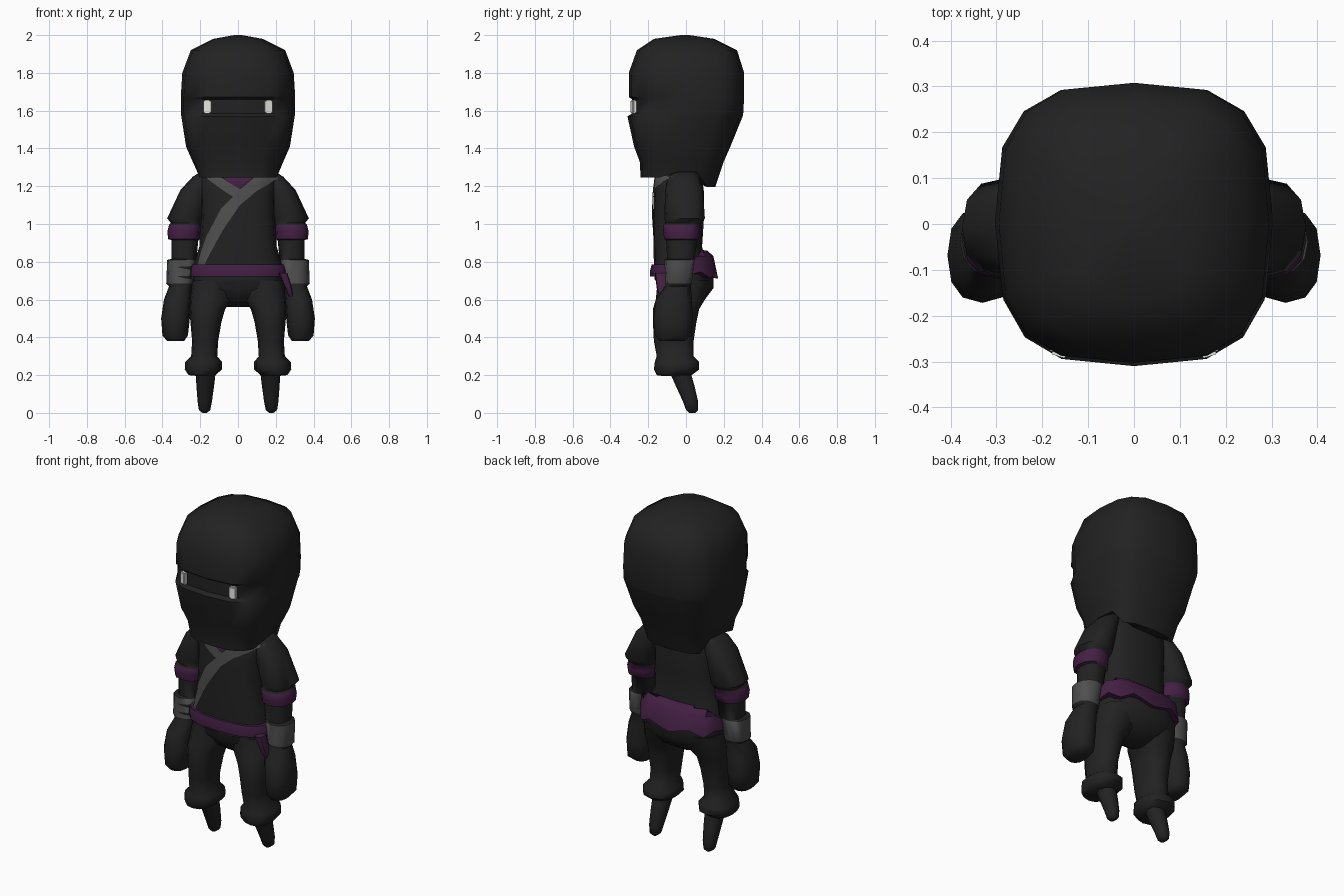
import bpy, bmesh, math
from mathutils import Vector
from mathutils.bvhtree import BVHTree

cube = bpy.data.objects.get("Cube")
if cube:
    bpy.data.objects.remove(cube)


def material(name, r, g, b):
    m = bpy.data.materials.new(name)
    m.use_nodes = True
    m.diffuse_color = (r, g, b, 1)
    m.node_tree.nodes["Principled BSDF"].inputs["Base Color"].default_value = (r, g, b, 1)
    return m


BLACK = material("black_cloth", .016, .016, .016)
PURPLE = material("purple_cloth", .056, .014, .056)
GREY = material("grey_wrap", .08, .08, .08)
WHITE = material("eye_white", .8, .8, .77)


def finish(name, bm, mats, angle=50):
    bmesh.ops.recalc_face_normals(bm, faces=bm.faces)
    me = bpy.data.meshes.new(name)
    bm.to_mesh(me)
    bm.free()
    for m in mats:
        me.materials.append(m)
    ob = bpy.data.objects.new(name, me)
    bpy.context.collection.objects.link(ob)
    bpy.ops.object.select_all(action='DESELECT')
    ob.select_set(True)
    bpy.context.view_layer.objects.active = ob
    bpy.ops.object.shade_smooth_by_angle(angle=math.radians(angle))
    return ob


def power(v, p):
    return math.copysign(abs(v) ** (2 / p), v)


def loft(name, rings, mats=(BLACK,), n=12, p=2.4, side=1, rule=None, tweak=None):
    """Skin rounded-box rings given as (z, x0, x1, y0, y1)."""
    bm = bmesh.new()
    loops = []
    for z, x0, x1, y0, y1 in rings:
        loop = []
        for i in range(n):
            a = 2 * math.pi * i / n
            co = Vector(((x0 + x1) / 2 + (x1 - x0) / 2 * power(math.cos(a), p),
                         (y0 + y1) / 2 + (y1 - y0) / 2 * power(math.sin(a), p), z))
            if tweak:
                co = tweak(co, i, z)
            co.x *= side
            loop.append(bm.verts.new(co))
        loops.append(loop)
    for a, b in zip(loops, loops[1:]):
        for i in range(n):
            j = (i + 1) % n
            bm.faces.new((a[i], a[j], b[j], b[i]))
    bm.faces.new(loops[0])
    bm.faces.new(loops[-1])
    if rule:
        for f in bm.faces:
            f.material_index = rule(f.calc_center_median())
    return finish(name, bm, mats)


def patch(name, pairs, targets, mat, lift=.006, steps=4):
    """Lay a cloth strip, given as pairs of (x, z) edge points, on the front of targets."""
    trees = [BVHTree.FromObject(t, bpy.context.evaluated_depsgraph_get()) for t in targets]

    def drop(x, z):
        hits = [t.ray_cast(Vector((x, -1, z)), Vector((0, 1, 0)))[0] for t in trees]
        ys = [h.y for h in hits if h]
        return Vector((x, min(ys) - lift if ys else 0, z))

    pts = [(Vector(a), Vector(b)) for a, b in pairs]
    rows = [(p[0].lerp(q[0], k / steps), p[1].lerp(q[1], k / steps))
            for p, q in zip(pts, pts[1:]) for k in range(steps)] + [pts[-1]]
    bm = bmesh.new()
    grid = [[bm.verts.new(drop(*a.lerp(b, k / steps))) for k in range(steps + 1)] for a, b in rows]
    for r, s in zip(grid, grid[1:]):
        for k in range(steps):
            bm.faces.new((r[k], r[k + 1], s[k + 1], s[k]))
    bmesh.ops.remove_doubles(bm, verts=bm.verts, dist=.0005)
    return finish(name, bm, [mat])


# Hooded head with recessed eye slit and pointed hem
def hood_hem(co, i, z):
    if z < 1.3:
        co.z += -.08 if co.y > .1 else (-.03 if co.y < -.12 else 0)
    return co


loft("hooded_head", [
    (1.28, -.17, .17, -.19, .11),
    (1.275, -.215, .215, -.24, .155),
    (1.33, -.24, .24, -.245, .2),
    (1.41, -.275, .275, -.275, .235),
    (1.57, -.3, .3, -.31, .3),
    (1.585, -.303, .303, -.285, .303),
    (1.66, -.303, .303, -.285, .307),
    (1.672, -.303, .303, -.303, .308),
    (1.8, -.295, .295, -.303, .308),
    (1.92, -.25, .25, -.26, .27),
    (1.98, -.13, .13, -.17, .15),
    (2.0, -.02, .02, -.03, .02)], n=16, p=3, tweak=hood_hem)

# Eyes
for s, label in ((1, "left"), (-1, "right")):
    bm = bmesh.new()
    bmesh.ops.create_cube(bm, size=1)
    bmesh.ops.scale(bm, vec=(.042, .024, .072), verts=bm.verts)
    bmesh.ops.bevel(bm, geom=bm.edges[:], offset=.006, segments=2, affect='EDGES')
    eye = finish(label + "_eye", bm, [WHITE], 60)
    eye.location = (.162 * s, -.277, 1.621)
    eye.rotation_euler.z = math.radians(18 * s)

# Tunic and hips
torso = loft("tunic", [
    (.70, -.235, .235, -.165, .13),
    (.78, -.235, .235, -.17, .11),
    (.88, -.205, .205, -.172, .085),
    (1.03, -.195, .195, -.175, .095),
    (1.17, -.2, .2, -.17, .095),
    (1.24, -.2, .2, -.165, .085),
    (1.29, -.16, .16, -.14, .07)], n=16, p=2.8)
loft("hips", [
    (.56, -.06, .06, -.06, .04),
    (.60, -.17, .17, -.12, .1),
    (.66, -.24, .24, -.155, .145),
    (.74, -.24, .24, -.165, .145)], n=16, p=2.6)


# Sash, taller and ragged at the back
def sash_back(co, i, z):
    if co.y > .06:
        co.z += .075 if z > .75 else (.025 if i % 2 else -.01)
    return co


loft("sash", [
    (.725, -.22, .22, -.16, .12),
    (.722, -.262, .262, -.19, .17),
    (.755, -.262, .262, -.19, .145),
    (.785, -.25, .25, -.182, .112),
    (.787, -.2, .2, -.15, .08)], (PURPLE,), n=16, p=2.8, tweak=sash_back)
loft("sash_end", [
    (.62, .268, .29, -.14, -.11),
    (.66, .25, .285, -.155, -.105),
    (.74, .215, .262, -.165, -.1)], (PURPLE,), n=8, p=4)


# Arms: sleeve, purple band, wrapped wrist, mitten hand
def arm_colour(c):
    return 1 if .917 < c.z < 1.0 else 2 if .682 < c.z < .812 else 0


arms = {}
for s, label in ((1, "left"), (-1, "right")):
    arms[label] = loft(label + "_arm", [
        (.38, .285, .375, -.14, -.01),
        (.41, .265, .4, -.165, .03),
        (.50, .255, .407, -.172, .035),
        (.60, .25, .392, -.16, .032),
        (.67, .245, .365, -.11, .025),
        (.685, .24, .38, -.107, .03),
        (.81, .225, .375, -.115, .045),
        (.815, .22, .352, -.1, .045),
        (.915, .21, .352, -.105, .06),
        (.92, .2, .37, -.115, .068),
        (.96, .197, .374, -.122, .075),
        (.996, .195, .365, -.12, .075),
        (1.005, .195, .355, -.11, .085),
        (1.03, .185, .375, -.115, .1),
        (1.18, .15, .305, -.11, .09),
        (1.25, .13, .24, -.095, .07),
        (1.275, .14, .2, -.06, .05)], (BLACK, PURPLE, GREY), side=s, rule=arm_colour)

    # Baggy trouser legs with gathered cuffs
    loft(label + "_trouser_leg", [
        (.195, .135, .21, -.12, .0),
        (.2, .12, .262, -.155, .03),
        (.23, .085, .282, -.17, .07),
        (.27, .085, .28, -.165, .07),
        (.30, .11, .248, -.155, .04),
        (.38, .105, .243, -.17, .04),
        (.48, .088, .252, -.175, .055),
        (.55, .068, .257, -.175, .07),
        (.60, .025, .258, -.16, .1),
        (.70, .01, .245, -.15, .13)], side=s)

    # Narrow feet slanting back
    loft(label + "_foot", [
        (0, .165, .188, .015, .05),
        (.015, .147, .207, -.001, .066),
        (.06, .138, .214, -.018, .066),
        (.14, .127, .22, -.055, .048),
        (.24, .115, .226, -.1, .02)], n=10, p=2.2, side=s)

# Crossed straps and collar on the chest
body = [torso, arms["left"], arms["right"]]
patch("collar", [((-.1, 1.265), (.1, 1.265)), ((0, 1.185), (0, 1.185))], body, PURPLE, .004)
patch("short_strap", [((-.2, 1.265), (-.12, 1.265)), ((-.06, 1.165), (.0, 1.19)),
                      ((-.02, 1.14), (.04, 1.17))], body, GREY, .005)
patch("long_strap", [((.11, 1.265), (.23, 1.25)), ((.02, 1.19), (.1, 1.175)),
                     ((-.09, 1.08), (.01, 1.1)), ((-.17, .93), (-.085, .96)),
                     ((-.2, .84), (-.15, .84)), ((-.215, .77), (-.185, .77))], body, GREY, .007)

# Torn gaps in the right wrist wrap
for z in (.705, .755):
    patch("wrap_gap", [((-.235, z), (-.235, z + .022)), ((-.285, z + .008), (-.285, z + .02)),
                       ((-.325, z + .018), (-.325, z + .018))], [arms["right"]], BLACK, .003)
